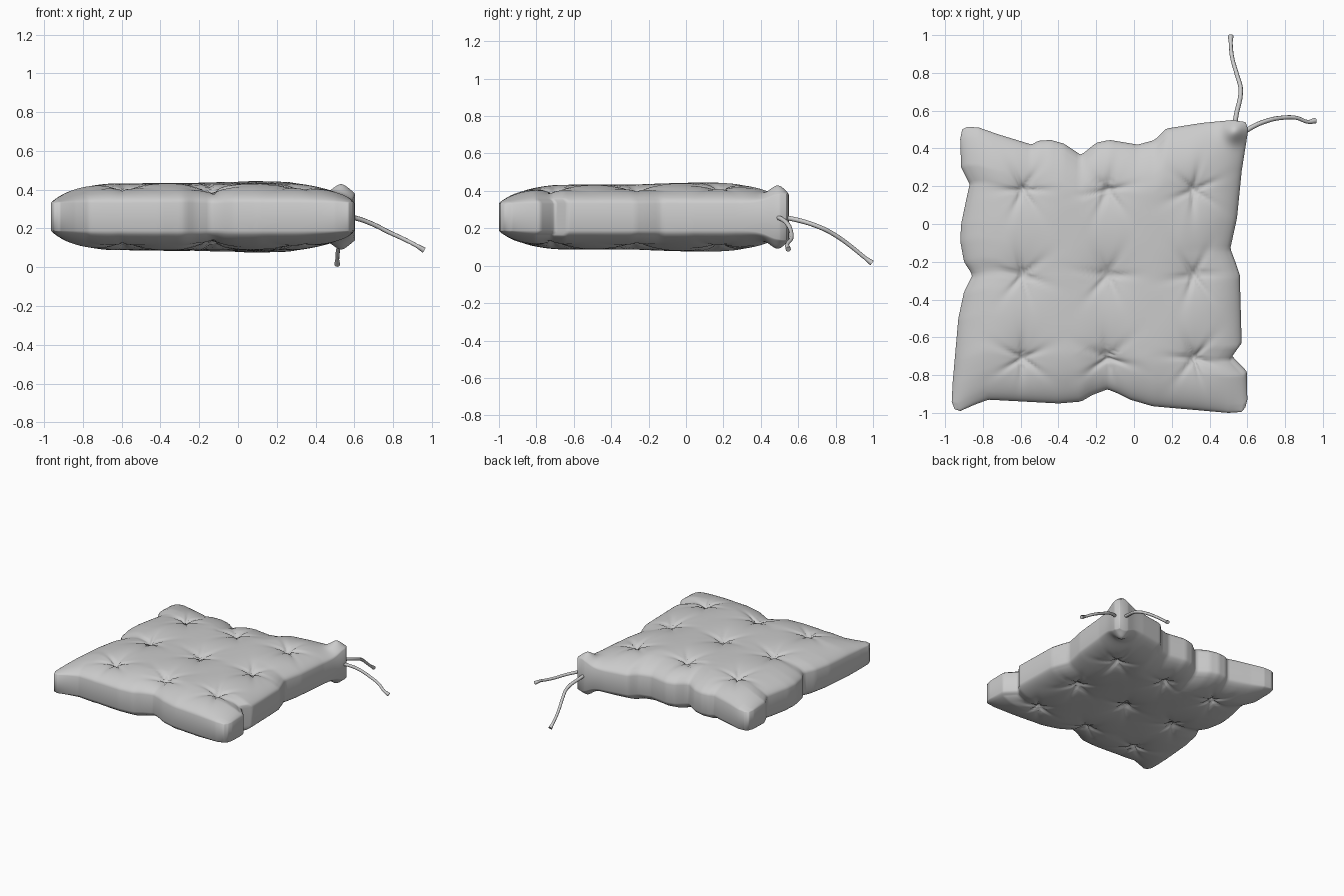
import bpy, bmesh, math
from mathutils import Vector

if "Cube" in bpy.data.objects:
    bpy.data.objects.remove(bpy.data.objects["Cube"])

# Outline of the cushion, one polyline per side
FRONT = [(-.95, -.98), (-.92, -.99), (-.84, -.955), (-.77, -.93), (-.4, -.95), (-.28, -.94), (-.22, -.905),
         (-.14, -.875), (-.09, -.895), (-.02, -.93), (.1, -.965), (.5, -1), (.57, -.995), (.59, -.97)]
BACK = [(-.91, .5), (-.88, .515), (-.82, .51), (-.72, .475), (-.54, .42), (-.51, .44), (-.44, .445), (-.37, .425),
        (-.28, .365), (-.2, .43), (-.13, .445), (.02, .42), (.11, .445), (.17, .505), (.36, .535), (.52, .55), (.59, .54)]
LEFT = [(-.95, -.98), (-.965, -.94), (-.96, -.84), (-.93, -.5), (-.9, -.36), (-.855, -.27), (-.9, -.2), (-.92, -.09),
        (-.915, 0), (-.89, .12), (-.87, .21), (-.915, .3), (-.92, .45), (-.91, .5)]
RIGHT = [(.59, -.97), (.6, -.93), (.597, -.78), (.52, -.7), (.57, -.63), (.56, -.27), (.54, -.21), (.51, -.13),
         (.545, .03), (.57, .28), (.605, .5), (.59, .54)]
TUFTS = [(x, y) for x in (-.59, -.14, .315) for y in (.18, -.27, -.71)]
N, MID = 130, .26


def along(line, t, axis):
    # Point on a side at fraction t along one axis
    c = line[0][axis] + t * (line[-1][axis] - line[0][axis])
    for p, q in zip(line, line[1:]):
        if c <= q[axis] or q is line[-1]:
            k = (c - p[axis]) / (q[axis] - p[axis])
            return Vector(p).lerp(Vector(q), k)


def spread(i):
    t = i / N
    return t - .09 * math.sin(2 * math.pi * t)


def edge_round(t):
    a = 1 - min(min(t, 1 - t) * 1.5 / .3, 1)
    return max(0, 1 - a ** 1.7) ** (1 / 1.7)


def half_height(x, y, u, v):
    # Rounded rim, fuller at the tied corner, pinched at the tufts
    corner = math.exp(-((x - .58) ** 2 + (y - .53) ** 2) / .012)
    wall = .072 + .045 * corner
    full = .174 + .012 * math.exp(-((x - .1) ** 2 + (y - .15) ** 2) / .12)
    h = wall + (full - wall) * edge_round(u) * edge_round(v)
    h += .045 * math.exp(-((x - .53) ** 2 + (y - .49) ** 2) / .003)
    for k, (tx, ty) in enumerate(TUFTS):
        dx, dy = x - tx, y - ty
        r = math.hypot(dx, dy)
        if r < .4:
            a = math.atan2(dy, dx)
            fold = .5 + .5 * math.cos(6 * a + k * 1.7 + .6 * math.sin(a + k))
            h -= .018 * math.exp(-(r / .13) ** 2) + .045 * math.exp(-r / .03)
            h -= .03 * fold ** 4 * math.exp(-r / .07) * min(r / .02, 1)
    return h


# Tufted cushion: two mapped grids joined by a side wall
bm = bmesh.new()
params = [spread(i) for i in range(N + 1)]
sides = [[along(s, t, ax) for t in params] for s, ax in ((FRONT, 0), (BACK, 0), (LEFT, 1), (RIGHT, 1))]
F, B, L, R = sides
top, bottom = {}, {}
for i, u in enumerate(params):
    for j, v in enumerate(params):
        p = F[i].lerp(B[i], v) + L[j].lerp(R[j], u) - F[0].lerp(F[N], u).lerp(B[0].lerp(B[N], u), v)
        h = half_height(p.x, p.y, u, v)
        top[i, j] = bm.verts.new((p.x, p.y, MID + h))
        bottom[i, j] = bm.verts.new((p.x, p.y, MID - h))
for i in range(N):
    for j in range(N):
        ring = [(i, j), (i + 1, j), (i + 1, j + 1), (i, j + 1)]
        bm.faces.new([top[k] for k in ring])
        bm.faces.new([bottom[k] for k in reversed(ring)])
rim = ([(i, 0) for i in range(N)] + [(N, j) for j in range(N)]
       + [(i, N) for i in range(N, 0, -1)] + [(0, j) for j in range(N, 0, -1)])
for a, b in zip(rim, rim[1:] + rim[:1]):
    bm.faces.new([bottom[a], bottom[b], top[b], top[a]])
bmesh.ops.recalc_face_normals(bm, faces=bm.faces)
for f in bm.faces:
    f.smooth = True
mesh = bpy.data.meshes.new("cushion")
bm.to_mesh(mesh)
bm.free()
bpy.context.collection.objects.link(bpy.data.objects.new("cushion", mesh))


def tie(name, points):
    # Thin cord with a knotted tip
    cu = bpy.data.curves.new(name, 'CURVE')
    cu.dimensions = '3D'
    cu.bevel_depth = .012
    cu.bevel_resolution = 2
    cu.resolution_u = 6
    cu.use_fill_caps = True
    sp = cu.splines.new('BEZIER')
    sp.bezier_points.add(len(points) - 1)
    for k, (bp, co) in enumerate(zip(sp.bezier_points, points)):
        bp.co = co
        bp.handle_left_type = bp.handle_right_type = 'AUTO'
        bp.radius = 1.25 if k == len(points) - 1 else 1.1 - .05 * k
    bpy.context.collection.objects.link(bpy.data.objects.new(name, cu))


tie("back_tie", [(.53, .5, .26), (.54, .57, .25), (.565, .71, .208), (.545, .79, .168), (.52, .88, .105),
                 (.512, .96, .04), (.512, .995, .014)])
tie("side_tie", [(.56, .47, .262), (.62, .51, .25), (.7, .545, .22), (.78, .562, .18), (.86, .562, .143),
                 (.92, .541, .112), (.96, .547, .088)])
